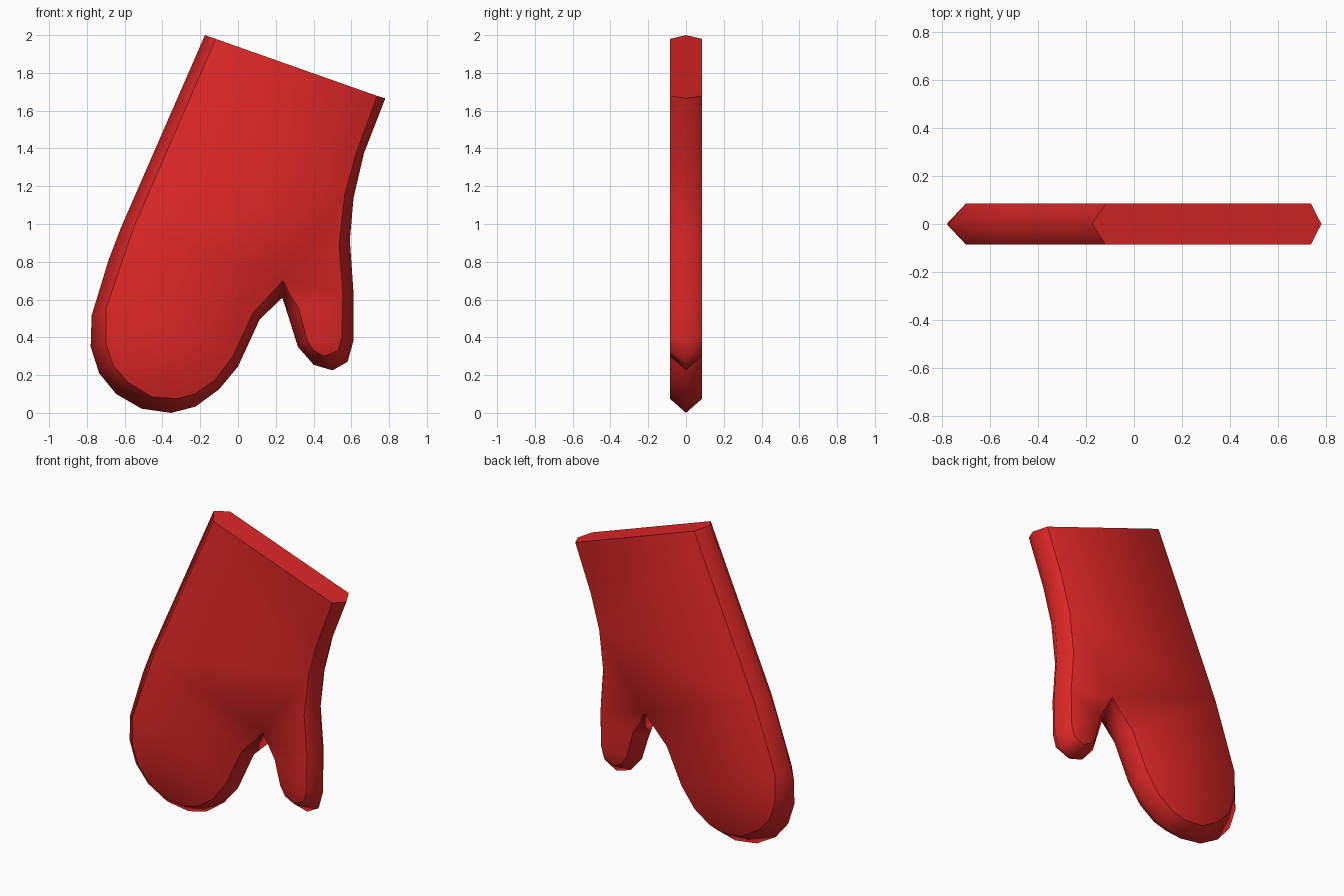
import bpy, bmesh
from mathutils import Vector

if "Cube" in bpy.data.objects:
    bpy.data.objects.remove(bpy.data.objects["Cube"])

HALF = 0.085  # half thickness

# Outer seam profile (x, z), counter-clockwise from the top left of the cuff
SEAM = [(-.175, 2), (-.62, .98), (-.685, .81), (-.775, .515), (-.78, .35),
        (-.735, .21), (-.645, .10), (-.51, .022), (-.355, 0), (-.225, .033),
        (-.10, .125), (0, .245), (.115, .495), (.235, .61), (.27, .50),
        (.317, .35), (.40, .255), (.50, .225), (.58, .27), (.612, .385),
        (.612, .63), (.592, .915), (.612, 1.14), (.667, 1.375), (.78, 1.665)]
# Matching edge of the flat front and back
FLAT = [(-.118, 1.98), (-.553, .98), (-.615, .80), (-.70, .55), (-.70, .37),
        (-.66, .25), (-.58, .16), (-.455, .085), (-.32, .075), (-.228, .10),
        (-.12, .175), (-.027, .30), (.08, .53), (.238, .70), (.323, .55),
        (.365, .385), (.40, .33), (.457, .30), (.53, .33), (.55, .40),
        (.555, .63), (.535, .89), (.565, 1.155), (.625, 1.375), (.737, 1.678)]
N = len(SEAM)

# Mitten body: front panel, sloped sides meeting at a seam, back panel, cuff end
bm = bmesh.new()
front = [bm.verts.new((x, -HALF, z)) for x, z in FLAT]
seam = [bm.verts.new((x, 0, z)) for x, z in SEAM]
back = [bm.verts.new((x, HALF, z)) for x, z in FLAT]
panels = [bm.faces.new(front), bm.faces.new(back[::-1])]
for i in range(N - 1):
    bm.faces.new((front[i], seam[i], seam[i + 1], front[i + 1]))
    bm.faces.new((seam[i], back[i], back[i + 1], seam[i + 1]))
bm.faces.new((front[0], front[-1], seam[-1], back[-1], back[0], seam[0]))
bmesh.ops.recalc_face_normals(bm, faces=bm.faces)
bmesh.ops.triangulate(bm, faces=panels, quad_method='BEAUTY', ngon_method='BEAUTY')
for f in bm.faces:
    f.smooth = True
mesh = bpy.data.meshes.new("mitten")
bm.to_mesh(mesh)
bm.free()
mitten = bpy.data.objects.new("mitten", mesh)
bpy.context.collection.objects.link(mitten)

# Outward direction of the outline at each profile point
outward = []
for i in range(N):
    a, b = Vector(SEAM[max(i - 1, 0)]), Vector(SEAM[min(i + 1, N - 1)])
    t = (b - a).normalized()
    outward.append(Vector((t.y, 0, -t.x)))

# Soft padded shading: panels and sides curve a little, cuff end stays flat
normals = [Vector((0, 0, 1))] * len(mesh.loops)
for p in mesh.polygons:
    for li in p.loop_indices:
        ring, i = divmod(mesh.loops[li].vertex_index, N)
        facing = Vector((0, ring - 1, 0))
        if len(p.vertices) == 6:
            n = p.normal.copy()
        elif abs(p.normal.y) > 0.95:
            n = facing + outward[i] * 0.35
        else:
            n = outward[i] + facing * 0.7
        normals[li] = n.normalized()
mesh.normals_split_custom_set([tuple(n) for n in normals])

# Red cloth
red = bpy.data.materials.new("red cloth")
red.diffuse_color = (0.73, 0.02, 0.02, 1)
red.use_nodes = True
red.node_tree.nodes["Principled BSDF"].inputs["Base Color"].default_value = red.diffuse_color
mesh.materials.append(red)
